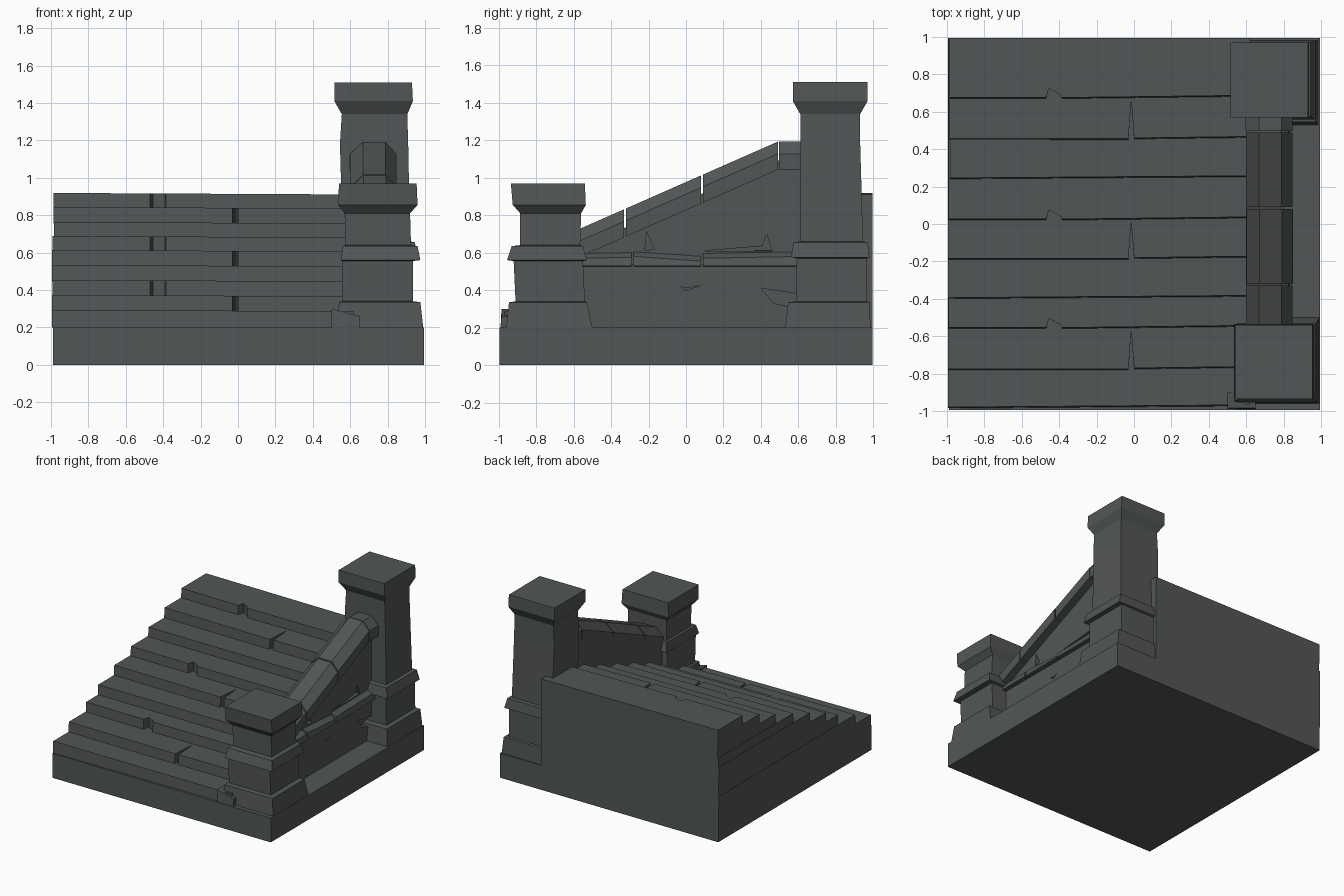
import bpy, bmesh, random
random.seed(4)

stone = bpy.data.materials.new("dark grey stone")
stone.diffuse_color = (0.085, 0.094, 0.093, 1)


def finish(name, bm):
    bmesh.ops.recalc_face_normals(bm, faces=bm.faces)
    me = bpy.data.meshes.new(name)
    bm.to_mesh(me)
    bm.free()
    me.materials.append(stone)
    ob = bpy.data.objects.new(name, me)
    bpy.context.collection.objects.link(ob)
    return ob


def loft(name, rings):
    """Skin a list of matching vertex rings and close both ends."""
    bm = bmesh.new()
    loops = [[bm.verts.new(p) for p in r] for r in rings]
    n = len(loops[0])
    for a, b in zip(loops, loops[1:]):
        for i in range(n):
            j = (i + 1) % n
            bm.faces.new((a[i], a[j], b[j], b[i]))
    bm.faces.new(loops[0])
    bm.faces.new(loops[-1])
    return finish(name, bm)


def rect(x0, x1, y0, y1, z):
    return [(x0, y0, z), (x1, y0, z), (x1, y1, z), (x0, y1, z)]


def side_prism(name, x0, x1, yz, x1_top=None):
    return loft(name, [[(x, y, z) for y, z in yz] for x in (x0, x1)])


# Base slab
loft("base_slab", [rect(-0.99, 0.995, -0.995, 0.995, z) for z in (0, 0.2)])

# Stacked stair slabs, with a joint or chip in two of every three
fronts = [-0.985, -0.78, -0.56, -0.40, -0.19, 0.02, 0.24, 0.45, 0.67]
tops = [0.29, 0.37, 0.45, 0.53, 0.61, 0.685, 0.76, 0.84, 0.915]
z0 = 0.2
for i, (yf, zt) in enumerate(zip(fronts, tops)):
    yb = fronts[i + 1] if i < 8 else 0.99
    left = -0.99 + random.uniform(-0.006, 0.006)
    plan = [(left, yf)]
    if i % 3 == 1:
        plan += [(-0.03, yf), (-0.015, yb - 0.01), (0.0, yf + 0.004)]
    elif i % 3 == 2:
        plan += [(-0.47, yf), (-0.455, yf + 0.055), (-0.39, yf + 0.02), (-0.385, yf)]
    plan += [(0.62, yf + 0.012), (0.62, 0.995), (left, 0.995)]

    def top(x, y):
        return zt + 0.004 - 0.008 * (x + 1) / 1.6
    loft(f"stair_slab_{i + 1}", [[(x, y, z0) for x, y in plan],
                                 [(x, y + (0.006 if y < yf + 0.02 else 0), top(x, y)) for x, y in plan]])
    z0 = zt - 0.005

# Broken end of the lowest step, running past the front post
loft("step_end_chip", [[(0.5, -0.99, 0.2), (0.65, -0.99, 0.2), (0.65, -0.9, 0.2), (0.5, -0.9, 0.2)],
                       [(0.5, -0.985, 0.3), (0.65, -0.985, 0.26), (0.65, -0.9, 0.26), (0.5, -0.9, 0.3)]])

# Posts: plinth, lower shaft, moulding, upper shaft, cap
loft("front_post", [rect(*r) for r in [
    (0.53, 0.99, -0.96, -0.50, 0.2), (0.54, 0.975, -0.945, -0.53, 0.335),
    (0.555, 0.935, -0.91, -0.54, 0.34), (0.555, 0.935, -0.92, -0.55, 0.555),
    (0.55, 0.975, -0.955, -0.53, 0.56), (0.56, 0.96, -0.93, -0.55, 0.635),
    (0.575, 0.925, -0.885, -0.565, 0.64), (0.57, 0.92, -0.885, -0.56, 0.81),
    (0.535, 0.96, -0.925, -0.535, 0.855), (0.54, 0.955, -0.935, -0.54, 0.97)]])
loft("rear_post", [rect(*r) for r in [
    (0.53, 0.985, 0.53, 0.985, 0.2), (0.54, 0.97, 0.545, 0.98, 0.335),
    (0.555, 0.935, 0.59, 0.965, 0.34), (0.555, 0.93, 0.59, 0.965, 0.57),
    (0.54, 0.965, 0.56, 0.98, 0.575), (0.55, 0.945, 0.575, 0.97, 0.655),
    (0.56, 0.92, 0.61, 0.945, 0.66), (0.545, 0.91, 0.61, 0.93, 1.18),
    (0.555, 0.905, 0.61, 0.93, 1.34),
    (0.515, 0.935, 0.57, 0.97, 1.41), (0.515, 0.93, 0.57, 0.97, 1.51)]])


# Sloping hand rail in three stones, plus a level stone at the rear post
def rail_z(y):
    return 0.735 + 0.44 * (min(y, 0.49) + 0.55)


section = [(0.6, -0.15), (0.6, -0.065), (0.67, 0), (0.79, 0), (0.85, -0.065), (0.85, -0.15)]
for k, (a, b) in enumerate([(-0.6, -0.33), (-0.32, 0.08), (0.09, 0.49), (0.497, 0.65)]):
    dx = random.uniform(-0.004, 0.004)
    loft(f"rail_stone_{k + 1}", [[(x + dx, y, rail_z(y) + dz) for x, dz in section] for y in (a, b)])

# Wall under the rail, in two courses
lower = side_prism("lower_wall", 0.6, 0.8, [(-0.6, 0.2), (0.65, 0.2), (0.65, 0.54), (-0.6, 0.54)])
upper = side_prism("upper_wall", 0.6, 0.785, [(-0.6, 0.5), (0.65, 0.5), (0.65, rail_z(0.65) - 0.1),
                                             (0.49, rail_z(0.49) - 0.1), (-0.6, rail_z(-0.6) - 0.1)])

# Projecting ledge stones with worn tops
for k, (a, b, za, zb) in enumerate([(-0.58, -0.29, 0.59, 0.595), (-0.28, 0.08, 0.6, 0.575),
                                    (0.09, 0.62, 0.59, 0.6)]):
    loft(f"ledge_stone_{k + 1}", [[(0.7, y, 0.52), (0.835, y, 0.53), (0.825, y, z - 0.02), (0.77, y, z + 0.015)]
                                  for y, z in ((a, za), (b, zb))])

# Chips cut out of the wall
chips = [(upper, [(-0.22, 0.61), (-0.17, 0.62), (-0.21, 0.71)]),
         (upper, [(0.1, 0.61), (0.46, 0.61), (0.43, 0.7), (0.41, 0.635)]),
         (lower, [(0.4, 0.41), (0.6, 0.38), (0.6, 0.3), (0.47, 0.33)]),
         (lower, [(-0.03, 0.42), (0.0, 0.4), (0.08, 0.425), (0.0, 0.41)])]
for k, (wall, outline) in enumerate(chips):
    cutter = side_prism(f"chip_cutter_{k + 1}", 0.755, 0.9, outline)
    mod = wall.modifiers.new("chip", "BOOLEAN")
    mod.object = cutter
    mod.operation = "DIFFERENCE"
    mod.solver = "EXACT"
    cutter.hide_render = True
    cutter.hide_viewport = True
